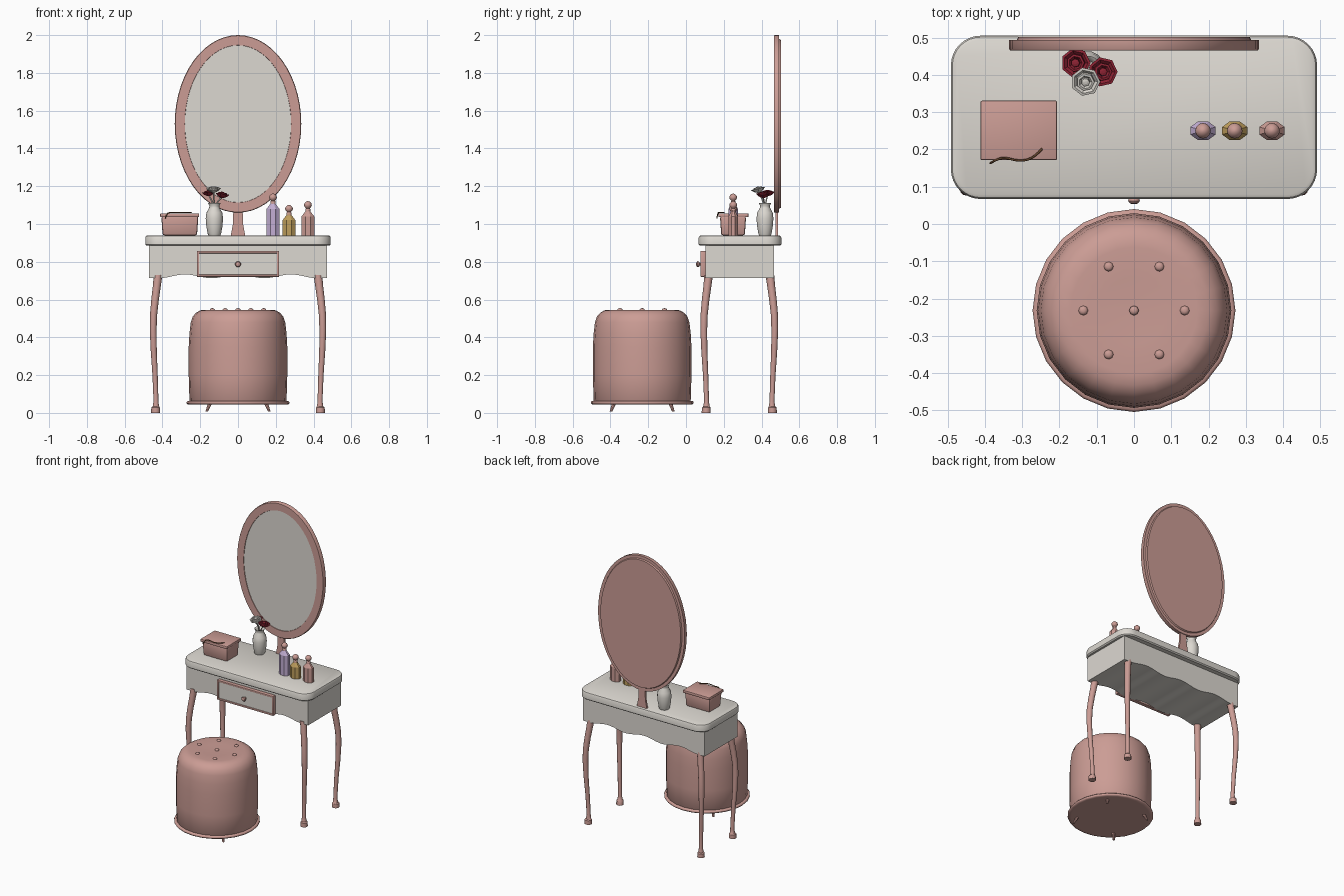
import bpy, bmesh, math
from mathutils import Vector

if "Cube" in bpy.data.objects:
    bpy.data.objects.remove(bpy.data.objects["Cube"])

def material(name, rgb):
    m = bpy.data.materials.new(name)
    m.diffuse_color = (*rgb, 1)
    m.use_nodes = True
    m.node_tree.nodes["Principled BSDF"].inputs["Base Color"].default_value = m.diffuse_color
    return m

PINK = material("dusty pink", (.60, .335, .30))
GREY = material("warm grey", (.72, .69, .64))
LILAC = material("lilac", (.55, .43, .66))
GOLD = material("gold", (.53, .35, .11))
RED = material("dark red", (.27, .017, .034))
BROWN = material("brown ribbon", (.15, .07, .03))

def finish(name, bm, mat, smooth=35, loc=(0, 0, 0), rot=(0, 0, 0)):
    bmesh.ops.recalc_face_normals(bm, faces=bm.faces[:])
    me = bpy.data.meshes.new(name)
    bm.to_mesh(me)
    bm.free()
    ob = bpy.data.objects.new(name, me)
    bpy.context.collection.objects.link(ob)
    me.materials.append(mat)
    ob.location, ob.rotation_euler = loc, rot
    if smooth:
        bpy.ops.object.select_all(action='DESELECT')
        ob.select_set(True)
        bpy.context.view_layer.objects.active = ob
        bpy.ops.object.shade_smooth_by_angle(angle=math.radians(smooth))
    return ob

def loft(name, rings, n, mat, smooth=35, loc=(0, 0, 0), rot=(0, 0, 0), turn=0):
    """Skin elliptical rings (cx, cy, z, rx, ry) and cap both ends."""
    bm = bmesh.new()
    loops = []
    for cx, cy, z, rx, ry in rings:
        loops.append([bm.verts.new((cx + rx * math.cos(a), cy + ry * math.sin(a), z))
                      for a in (turn + 2 * math.pi * i / n for i in range(n))])
    for a, b in zip(loops, loops[1:]):
        for i in range(n):
            j = (i + 1) % n
            bm.faces.new((a[i], a[j], b[j], b[i]))
    bm.faces.new(loops[0])
    bm.faces.new(loops[-1])
    return finish(name, bm, mat, smooth, loc, rot)

def lathe(name, prof, n, mat, smooth=35, loc=(0, 0, 0), rot=(0, 0, 0), turn=0):
    return loft(name, [(0, 0, z, r, r) for z, r in prof], n, mat, smooth, loc, rot, turn)

def box(name, lo, hi, mat, bevel=0):
    bm = bmesh.new()
    bmesh.ops.create_cube(bm, size=1)
    for v in bm.verts:
        v.co = [l + (h - l) * (c + .5) for l, h, c in zip(lo, hi, v.co)]
    if bevel:
        bmesh.ops.bevel(bm, geom=bm.edges[:], offset=bevel, segments=2, profile=.5, affect='EDGES')
    return finish(name, bm, mat)

def slab(name, outline, depth, mat, smooth=35):
    """Extrude a closed outline of 3D points along a vector."""
    bm = bmesh.new()
    face = bm.faces.new([bm.verts.new(p) for p in outline])
    new = bmesh.ops.extrude_face_region(bm, geom=[face])['geom']
    bmesh.ops.translate(bm, verts=[v for v in new if isinstance(v, bmesh.types.BMVert)], vec=depth)
    return finish(name, bm, mat, smooth)

def strand(name, pts, r, mat):
    cu = bpy.data.curves.new(name, 'CURVE')
    cu.dimensions, cu.bevel_depth, cu.bevel_resolution, cu.resolution_u = '3D', r, 1, 4
    cu.use_fill_caps = True
    sp = cu.splines.new('NURBS')
    sp.points.add(len(pts) - 1)
    for p, co in zip(sp.points, pts):
        p.co = (*co, 1)
    sp.use_endpoint_u, sp.order_u = True, 3
    cu.materials.append(mat)
    bpy.context.collection.objects.link(bpy.data.objects.new(name, cu))

# Table top with rounded corners and a softened rim
def rounded(inset):
    pts, r = [], .08 - inset
    for k, (sx, sy) in enumerate(((1, 1), (-1, 1), (-1, -1), (1, -1))):
        for i in range(9):
            a = math.pi / 2 * (k + i / 8)
            pts.append((sx * .411 + r * math.cos(a), .286 + sy * .139 + r * math.sin(a)))
    return pts

bm = bmesh.new()
layers = [[bm.verts.new((x, y, z)) for x, y in rounded(d)]
          for z, d in ((.885, .008), (.892, 0), (.928, 0), (.936, .004), (.94, .012))]
for a, b in zip(layers, layers[1:]):
    for i in range(len(a)):
        j = (i + 1) % len(a)
        bm.faces.new((a[i], a[j], b[j], b[i]))
bm.faces.new(layers[0])
bm.faces.new(layers[-1])
finish("table_top", bm, GREY)

# Apron with a wavy lower edge
wave = []
for i in range(49):
    x = -.47 + .94 * i / 48
    wave.append((x, .103, .723 - .01 * math.cos(2 * math.pi * (min(abs(x), .42) - .42) / .28)))
slab("apron", wave + [(.47, .103, .886), (-.47, .103, .886)], (0, .363, 0), GREY)

# Drawer: panel, raised border, knob
box("drawer_panel", (-.21, .083, .727), (.21, .104, .85), GREY)
for s in (-1, 1):
    box("drawer_border_side", (s * .212 - .006, .077, .72), (s * .212 + .006, .104, .857), PINK, .003)
    box("drawer_border_rail", (-.212, .077, .7825 + s * .0625), (.212, .104, .7945 + s * .0625), PINK, .003)
lathe("drawer_knob", [(0, .006), (.014, .006), (.016, .013), (.024, .016), (.03, .012), (.033, .004)],
      12, PINK, loc=(0, .086, .787), rot=(math.pi / 2, 0, 0))

# Four curved legs: (height, x, y offset from table centre, radius)
LEG = [(0, .436, .175, .024), (.028, .436, .175, .023), (.034, .435, .174, .017), (.06, .434, .173, .013),
       (.2, .439, .178, .014), (.33, .446, .185, .016), (.44, .449, .188, .018), (.52, .447, .186, .019),
       (.6, .439, .178, .020), (.67, .430, .169, .021), (.73, .423, .162, .023)]
for sx in (-1, 1):
    for sy in (-1, 1):
        loft("table_leg", [(sx * x, .282 + sy * y, z, r, r) for z, x, y, r in LEG], 12, PINK)

# Oval mirror on its post
UP = (math.pi / 2, 0, 0)
def oval(name, rings, mat):
    loft(name, [(0, 0, -y, rx, rx + .135) for y, rx in rings], 56, mat, loc=(0, 0, 1.53), rot=UP)
oval("mirror_frame", [(.493, .335), (.470, .335), (.465, .332), (.465, .282), (.472, .28)], PINK)
oval("mirror_glass", [(.474, .281), (.468, .281)], GREY)
oval("mirror_back", [(.492, .315), (.502, .31)], PINK)
slab("mirror_post", [(-.038, .474, .94), (.038, .474, .94), (.027, .474, 1.0), (.024, .474, 1.09),
                     (-.024, .474, 1.09), (-.027, .474, 1.0)], (0, .014, 0), PINK)

# Round stool: cushion, base ring, buttons, splayed feet
SY = -.232
lathe("stool_cushion", [(.055, .25), (.065, .257), (.2, .261), (.35, .261), (.42, .257), (.48, .250),
                        (.51, .240), (.53, .222), (.543, .200), (.546, .17), (.543, .09), (.541, .02)],
      24, PINK, 50, (0, SY, 0))
lathe("stool_ring", [(.045, .25), (.045, .266), (.051, .272), (.058, .272), (.064, .266), (.064, .25)],
      24, PINK, 50, (0, SY, 0))
spots = [(0, 0)] + [(.136 * math.cos(k * math.pi / 3), .136 * math.sin(k * math.pi / 3)) for k in range(6)]
for x, y in spots:
    lathe("stool_button", [(.538, .013), (.548, .013), (.553, .008), (.554, .003)], 8, PINK, 50, (x, SY + y, 0))
for sx in (-1, 1):
    for sy in (-1, 1):
        loft("stool_foot", [(sx * .165, SY + sy * .165, .008, .007, .007),
                            (sx * .145, SY + sy * .145, .06, .012, .012)], 8, PINK)

# Trinket box with lid and loose ribbon
bm = bmesh.new()
bmesh.ops.create_cube(bm, size=1)
for v in bm.verts:
    low = v.co.z < 0
    v.co = (-.308 + v.co.x * (.182 if low else .196), .249 + v.co.y * (.125 if low else .138), .94 if low else 1.04)
bmesh.ops.bevel(bm, geom=bm.edges[:], offset=.01, segments=2, profile=.5, affect='EDGES')
finish("trinket_box", bm, PINK)
box("trinket_lid", (-.412, .171, 1.036), (-.206, .331, 1.056), PINK, .005)
strand("ribbon", [(-.385, .163, 1.03), (-.378, .168, 1.058), (-.35, .180, 1.062), (-.31, .168, 1.060),
                  (-.27, .175, 1.062), (-.246, .202, 1.062)], .003, BROWN)

# Vase and three flowers
VX, VY = -.125, .418
lathe("vase", [(.94, .032), (.95, .036), (.99, .043), (1.03, .046), (1.06, .042), (1.085, .028),
               (1.095, .026), (1.112, .034), (1.108, .028), (1.09, .02)], 14, GREY, 50, (VX, VY, 0))
for x, y, z, mat, tilt in ((-.155, .432, 1.16, RED, (0, -.12, 0)), (-.085, .408, 1.15, RED, (0, .15, 0)),
                           (-.130, .384, 1.178, GREY, (.25, 0, 0))):
    lathe("flower", [(-.012, .008), (-.003, .026), (.010, .040), (.011, .033), (.003, .025), (.016, .024),
                     (.017, .018), (.008, .012), (.019, .011), (.021, .004)], 7, mat, 0, (x, y, z), tilt)
    strand("flower_stem", [(VX, VY, 1.05), (VX, VY, 1.11), (x, y, z - .008)], .004, GREY)

# Faceted bottles with ball stoppers
for x, top, mat in ((.185, 1.08, LILAC), (.270, 1.02, GOLD), (.370, 1.04, PINK)):
    bm = bmesh.new()
    rows = []
    for z, hx, hy in ((.94, .034, .025), (top, .034, .025), (top + .026, .014, .012), (top + .035, .012, .012)):
        c = .4
        shape = [(1, c), (c, 1), (-c, 1), (-1, c), (-1, -c), (-c, -1), (c, -1), (1, -c)]
        rows.append([bm.verts.new((x + u * hx, .25 + v * hy, z)) for u, v in shape])
    for a, b in zip(rows, rows[1:]):
        for i in range(8):
            bm.faces.new((a[i], a[(i + 1) % 8], b[(i + 1) % 8], b[i]))
    bm.faces.new(rows[0])
    bm.faces.new(rows[-1])
    finish("bottle", bm, mat, 0)
    lathe("bottle_stopper", [(.026, .013), (.040, .013), (.043, .010), (.050, .017), (.060, .021),
                             (.070, .018), (.078, .010), (.081, .003)], 12, PINK, 50, (x, .25, top))
